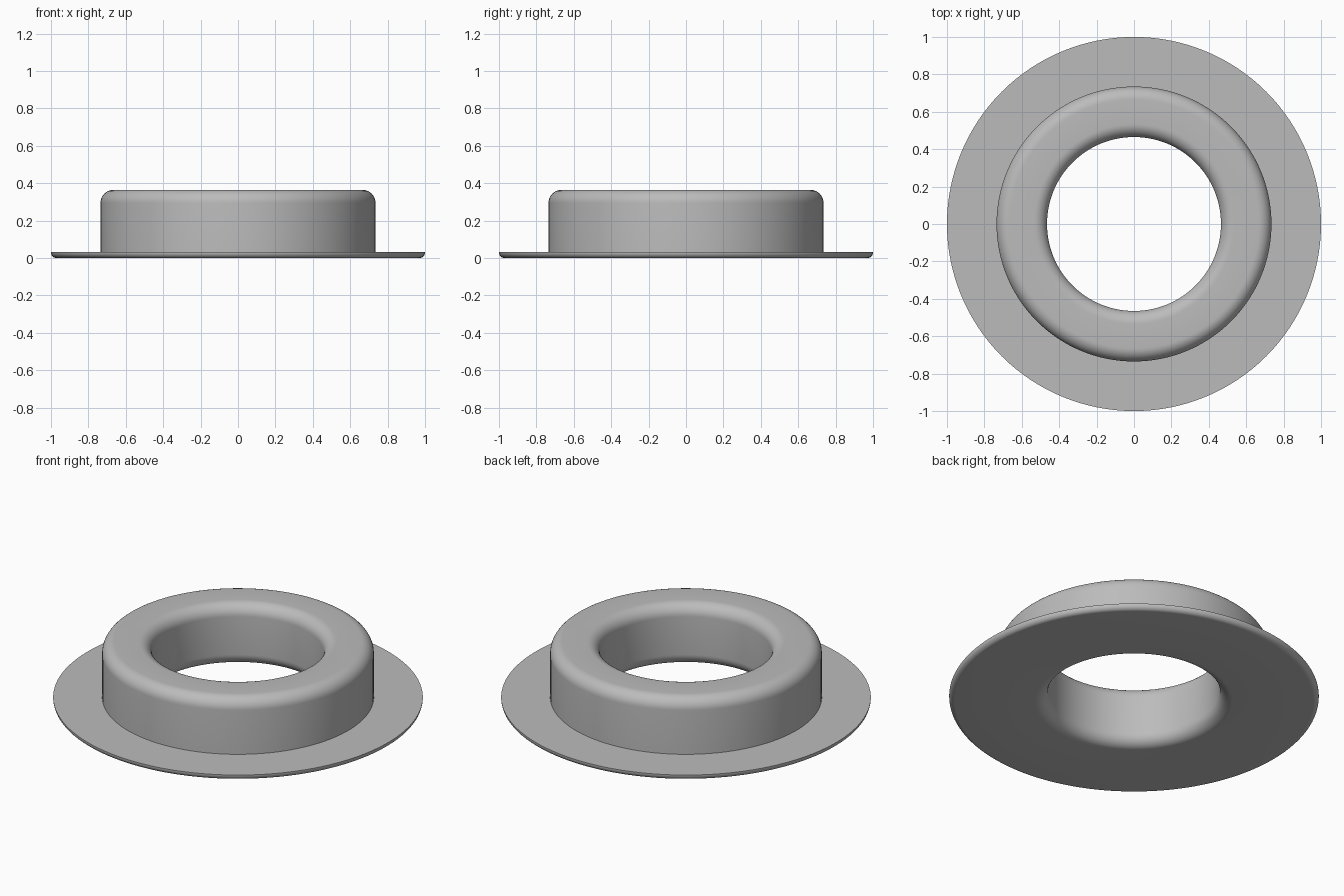
import bpy
import bmesh
from math import cos, sin, pi, radians
from mathutils import Vector, Matrix

cube = bpy.data.objects.get("Cube")
if cube:
    bpy.data.objects.remove(cube, do_unlink=True)

# Plain grey finish
grey = bpy.data.materials.new("grey")
grey.use_nodes = True
colour = (0.5, 0.5, 0.5, 1)
grey.diffuse_color = colour
grey.node_tree.nodes["Principled BSDF"].inputs["Base Color"].default_value = colour

SEGMENTS = 128
BORE, BODY, RIM = 0.465, 0.735, 1.0
HEIGHT, FLANGE_TOP = 0.365, 0.033
FILLET, RIM_FILLET = 0.07, 0.03


def arc(x, z, radius, start, end, steps=10):
    """Points of a rounded corner around a centre, angles in degrees."""
    angles = [radians(start + (end - start) * i / steps) for i in range(steps + 1)]
    return [(x + radius * cos(a), z + radius * sin(a)) for a in angles]


# Cross-section: rounded bore, rounded collar top, thin flange with rounded lower rim
profile = (
    arc(RIM - RIM_FILLET, RIM_FILLET, RIM_FILLET, -90, 0)
    + [(RIM, FLANGE_TOP), (BODY, FLANGE_TOP)]
    + arc(BODY - FILLET, HEIGHT - FILLET, FILLET, 0, 90)
    + arc(BORE + FILLET, HEIGHT - FILLET, FILLET, 90, 180)
    + arc(BORE + FILLET, FILLET, FILLET, 180, 270)
)

# Revolve the closed cross-section into a flanged ring
bm = bmesh.new()
rings = []
for s in range(SEGMENTS):
    turn = Matrix.Rotation(2 * pi * s / SEGMENTS, 3, "Z")
    rings.append([bm.verts.new(turn @ Vector((x, 0, z))) for x, z in profile])
for s, ring in enumerate(rings):
    following = rings[(s + 1) % SEGMENTS]
    for i in range(len(ring)):
        j = (i + 1) % len(ring)
        bm.faces.new((ring[i], following[i], following[j], ring[j]))
bmesh.ops.recalc_face_normals(bm, faces=bm.faces)

mesh = bpy.data.meshes.new("flanged_ring")
bm.to_mesh(mesh)
bm.free()
mesh.materials.append(grey)
ring_object = bpy.data.objects.new("flanged_ring", mesh)
bpy.context.collection.objects.link(ring_object)

# Smooth curves, crisp flange edges
bpy.ops.object.select_all(action="DESELECT")
ring_object.select_set(True)
bpy.context.view_layer.objects.active = ring_object
bpy.ops.object.shade_smooth_by_angle(angle=radians(30))
